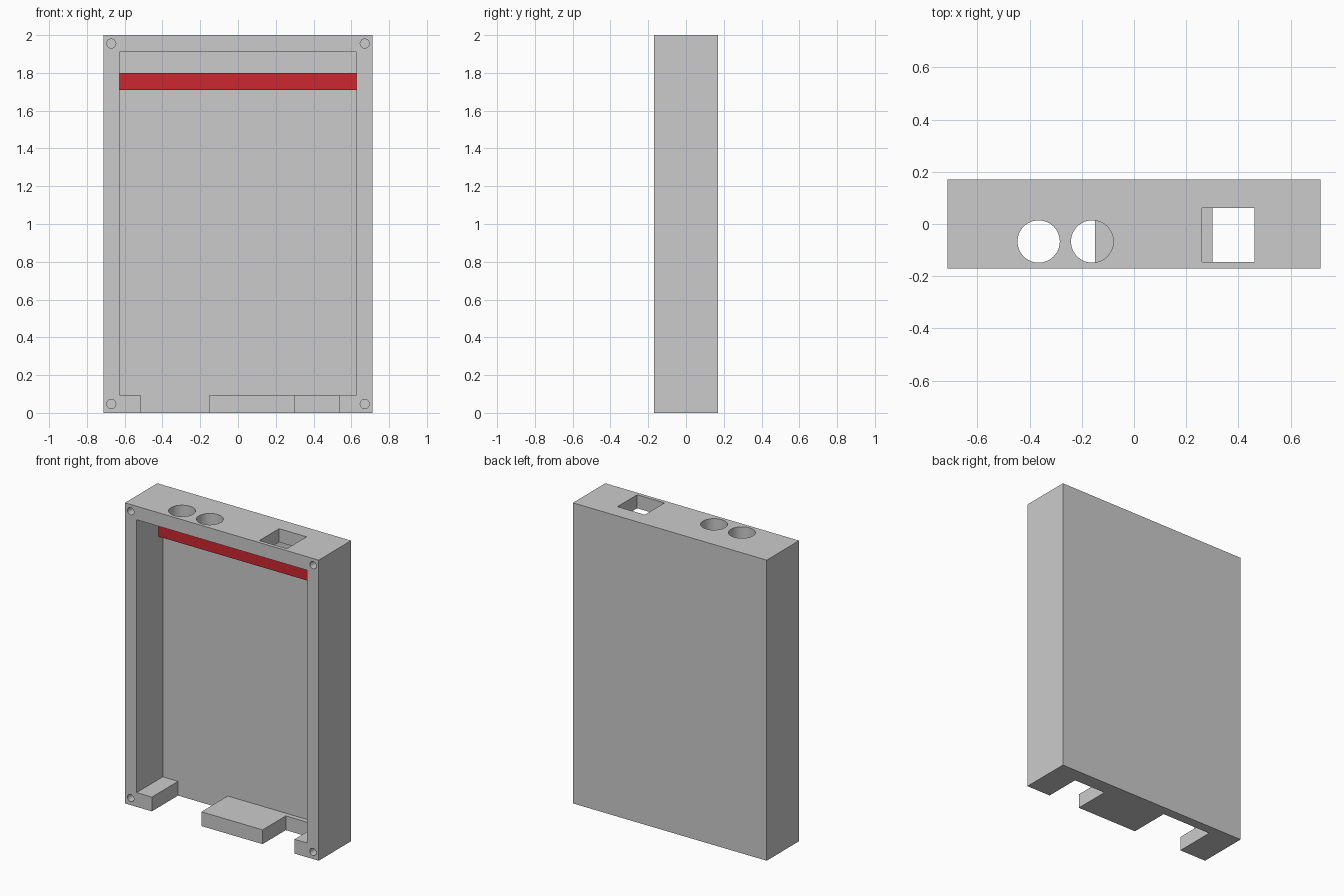
import bpy, bmesh, math
from mathutils import Matrix, Vector

if "Cube" in bpy.data.objects:
    bpy.data.objects.remove(bpy.data.objects["Cube"])

W, D, H = 0.713, 0.17, 2.0        # half width, half depth, height
IN = 0.627                        # cavity half width
FLOOR, CEIL, BACK = 0.095, 1.91, 0.105


def make(name, bm):
    bmesh.ops.recalc_face_normals(bm, faces=bm.faces)
    me = bpy.data.meshes.new(name)
    bm.to_mesh(me)
    bm.free()
    ob = bpy.data.objects.new(name, me)
    bpy.context.collection.objects.link(ob)
    return ob


def box(name, x0, x1, y0, y1, z0, z1):
    bm = bmesh.new()
    mat = Matrix.Translation(((x0 + x1) / 2, (y0 + y1) / 2, (z0 + z1) / 2))
    mat = mat @ Matrix.Diagonal((x1 - x0, y1 - y0, z1 - z0, 1))
    bmesh.ops.create_cube(bm, size=1, matrix=mat)
    return make(name, bm)


def cylinder(name, centre, r, length, axis, segs):
    bm = bmesh.new()
    rot = Matrix.Rotation(math.pi / 2, 4, 'X') if axis == 'Y' else Matrix()
    bmesh.ops.create_cone(bm, cap_ends=True, segments=segs, radius1=r, radius2=r,
                          depth=length, matrix=Matrix.Translation(centre) @ rot)
    return make(name, bm)


def prism_y(name, outline, y0, y1):
    bm = bmesh.new()
    face = bm.faces.new([bm.verts.new((x, y0, z)) for x, z in outline])
    ext = bmesh.ops.extrude_face_region(bm, geom=[face])
    moved = [v for v in ext['geom'] if isinstance(v, bmesh.types.BMVert)]
    bmesh.ops.translate(bm, verts=moved, vec=Vector((0, y1 - y0, 0)))
    return make(name, bm)


def cut(target, cutter):
    cutter.hide_render = True
    bpy.context.view_layer.objects.active = target
    mod = target.modifiers.new("cut", 'BOOLEAN')
    mod.operation, mod.solver, mod.object = 'DIFFERENCE', 'EXACT', cutter
    bpy.ops.object.modifier_apply(modifier=mod.name)
    bpy.data.objects.remove(cutter, do_unlink=True)


# Enclosure body
case = box("case", -W, W, -D, D, 0, H)

# Open-front cavity with the wide bottom notch running to the back wall
cut(case, prism_y("cavity", [(-IN, FLOOR), (-0.515, FLOOR), (-0.515, -0.1), (-0.15, -0.1),
                             (-0.15, FLOOR), (IN, FLOOR), (IN, CEIL), (-IN, CEIL)], -0.3, BACK))

# Shallower right bottom notch
cut(case, box("right_notch", 0.30, 0.535, -0.3, 0.074, -0.1, 0.2))

# Top openings: two round, one rectangular
for x in (-0.365, -0.16):
    cut(case, cylinder("round_port", (x, -0.067, 1.96), 0.081, 0.2, 'Z', 48))
cut(case, box("square_port", 0.26, 0.462, -0.146, 0.061, 1.86, 2.1))

# Blind screw holes in the front corners
for x in (-0.671, 0.671):
    for z in (0.047, 1.955):
        cut(case, cylinder("screw_hole", (x, -0.17, z), 0.024, 0.4, 'Y', 32))

bpy.context.view_layer.objects.active = case
case.select_set(True)
bpy.ops.object.shade_smooth_by_angle(angle=math.radians(30))

# Red strip across the back wall
strip = box("red_strip", -IN, IN, 0.061, BACK, 1.71, 1.80)
red = bpy.data.materials.new("red")
red.diffuse_color = (0.6, 0.02, 0.03, 1)
red.use_nodes = True
red.node_tree.nodes["Principled BSDF"].inputs["Base Color"].default_value = red.diffuse_color
strip.data.materials.append(red)
